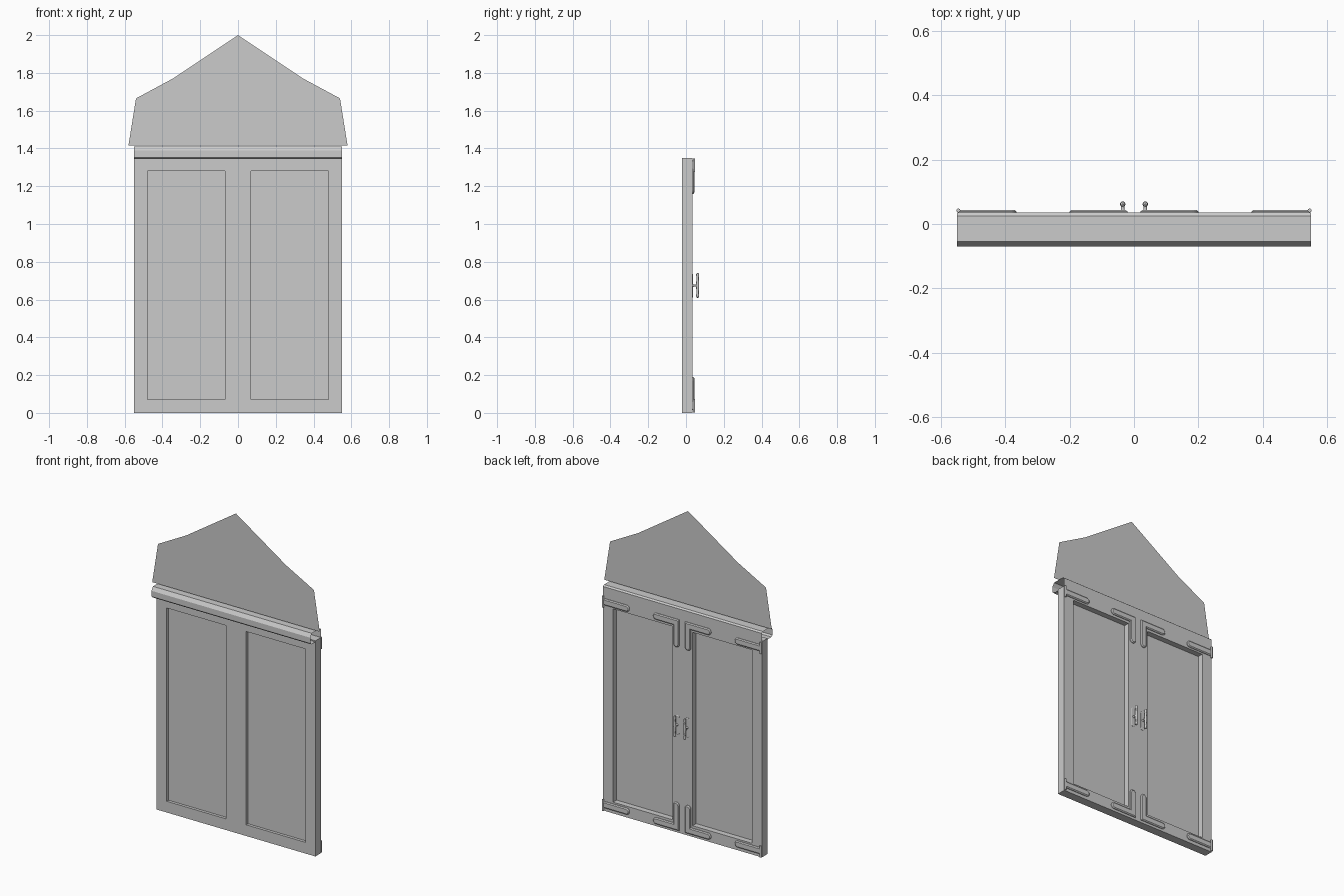
import bpy, bmesh, math
from mathutils import Matrix, Vector

if "Cube" in bpy.data.objects:
    bpy.data.objects.remove(bpy.data.objects["Cube"])

HEIGHT, BACK, FRONT = 1.35, 0.035, -0.02


def finish(bm, name, smooth=False, closed=True):
    if closed:
        bmesh.ops.recalc_face_normals(bm, faces=bm.faces)
    me = bpy.data.meshes.new(name)
    bm.to_mesh(me)
    bm.free()
    ob = bpy.data.objects.new(name, me)
    bpy.context.collection.objects.link(ob)
    if smooth:
        bpy.ops.object.select_all(action='DESELECT')
        ob.select_set(True)
        bpy.context.view_layer.objects.active = ob
        bpy.ops.object.shade_smooth_by_angle(angle=math.radians(35))
    return ob


def mirrored(bm, sx, top=True):
    """Flip a part across x = 0 and/or across mid height."""
    for v in bm.verts:
        v.co.x *= sx
        if not top:
            v.co.z = HEIGHT - v.co.z


def arc(cx, cz, r, a0, a1, n=8):
    return [(cx + r * math.cos(math.radians(a0 + (a1 - a0) * i / n)),
             cz + r * math.sin(math.radians(a0 + (a1 - a0) * i / n))) for i in range(n + 1)]


def plate(points, name, sx, top=True, thick=0.010, bevel=0.006):
    """Flat fitting on the back face with a chamfered rim."""
    bm = bmesh.new()
    base = bm.faces.new([bm.verts.new((x, BACK - 0.001, z)) for x, z in points])
    base.normal_update()
    if base.normal.y < 0:
        base.normal_flip()
    ext = bmesh.ops.extrude_face_region(bm, geom=[base], use_keep_orig=True)
    moved = [g for g in ext['geom'] if isinstance(g, bmesh.types.BMVert)]
    cap = [g for g in ext['geom'] if isinstance(g, bmesh.types.BMFace)]
    bmesh.ops.translate(bm, verts=moved, vec=(0, thick * 0.5, 0))
    bm.normal_update()
    bmesh.ops.inset_region(bm, faces=cap, thickness=bevel, use_even_offset=True)
    bmesh.ops.translate(bm, verts=list({v for f in cap for v in f.verts}), vec=(0, thick * 0.5, 0))
    mirrored(bm, sx, top)
    return finish(bm, name)


def lathe(profile, centre, axis, name, sx=1, top=True, seg=12):
    """Closed turned part: profile of (radius, distance along axis)."""
    bm = bmesh.new()
    rot = Vector((0, 0, 1)).rotation_difference(Vector(axis)).to_matrix().to_4x4()
    mat = Matrix.Translation(centre) @ rot
    rings = [[bm.verts.new(mat @ Vector((r * math.cos(2 * math.pi * i / seg),
                                         r * math.sin(2 * math.pi * i / seg), h)))
              for i in range(seg)] for r, h in profile]
    for a, b in zip(rings, rings[1:]):
        for i in range(seg):
            j = (i + 1) % seg
            bm.faces.new((a[i], a[j], b[j], b[i]))
    bm.faces.new(rings[0])
    bm.faces.new(rings[-1])
    mirrored(bm, sx, top)
    return finish(bm, name, smooth=True)


# Casement leaf: slab with a recessed panel on both faces
def casement(sx, name):
    bm = bmesh.new()
    bmesh.ops.create_cube(bm, size=1)
    for v in bm.verts:
        v.co = (0.275 + v.co.x * 0.55, (FRONT + BACK) / 2 + v.co.y * (BACK - FRONT),
                HEIGHT / 2 + v.co.z * HEIGHT)
    bm.normal_update()
    for face in [f for f in bm.faces if abs(f.normal.y) > 0.9]:
        target = -0.002 if face.normal.y < 0 else 0.0
        bmesh.ops.inset_region(bm, faces=[face], thickness=0.07, use_even_offset=True)
        ext = bmesh.ops.extrude_discrete_faces(bm, faces=[face])
        for v in ext['faces'][0].verts:
            v.co.y = target
    mirrored(bm, sx)
    return finish(bm, name)


# Header moulding: open profile swept along the width
profile = [(-0.02, 1.343), (-0.06, 1.343), (-0.07, 1.352), (-0.07, 1.388),
           (-0.055, 1.41), (0.025, 1.41), (0.035, 1.402), (0.035, 1.343)]
bm = bmesh.new()
ends = [[bm.verts.new((x, y, z)) for y, z in profile] for x in (-0.55, 0.55)]
for i in range(len(profile) - 1):
    bm.faces.new((ends[0][i], ends[0][i + 1], ends[1][i + 1], ends[1][i]))
finish(bm, "header_moulding")

# Pediment: flat pointed sheet above the header
half = [(0.58, 1.415), (0.54, 1.665), (0.345, 1.77)]
outline = half + [(0, 2.0)] + [(-x, z) for x, z in reversed(half)]
bm = bmesh.new()
sheet = bm.faces.new([bm.verts.new((x, FRONT, z)) for x, z in outline])
sheet.normal_update()
if sheet.normal.y > 0:
    sheet.normal_flip()
finish(bm, "pediment", closed=False)

# Outlines of the metal fittings
r = 0.02
strap = [(0.545, 1.29), (0.545, 1.33)] + arc(0.365 + r, 1.31, r, 90, 270)
corner = ([(0.02, 1.335)] + arc(0.2 - r, 1.315, r, 90, -90) + [(0.06, 1.295)]
          + arc(0.04, 1.16 + r, r, 0, -180))
escutcheon = arc(0.035, 0.722, 0.014, 0, 180) + arc(0.035, 0.625, 0.014, 180, 360)

# Turned profiles of the handle
stem = [(0.009, 0), (0.006, 0.006), (0.005, 0.015), (0.006, 0.026)]
grip = [(0.002, -0.066), (0.007, -0.062), (0.008, -0.054), (0.006, -0.04), (0.0075, -0.015),
        (0.0085, 0), (0.0075, 0.015), (0.006, 0.04), (0.008, 0.054), (0.007, 0.062), (0.002, 0.066)]
pin = [(0.006, -0.036), (0.006, 0.036)]

for sx, side in ((1, "right"), (-1, "left")):
    casement(sx, f"casement_{side}")
    # Handle
    plate(escutcheon, f"handle_plate_{side}", sx, thick=0.004, bevel=0.003)
    lathe(stem, (0.035, BACK, 0.675), (0, 1, 0), f"handle_stem_{side}", sx)
    lathe(grip, (0.035, 0.0615, 0.675), (0, 0, 1), f"handle_grip_{side}", sx)
    # Hinges and corner braces at top and bottom
    for top, level in ((True, "top"), (False, "bottom")):
        plate(strap, f"hinge_strap_{side}_{level}", sx, top)
        lathe(pin, (0.545, 0.042, 1.312), (0, 0, 1), f"hinge_pin_{side}_{level}", sx, top)
        plate(corner, f"corner_brace_{side}_{level}", sx, top)
